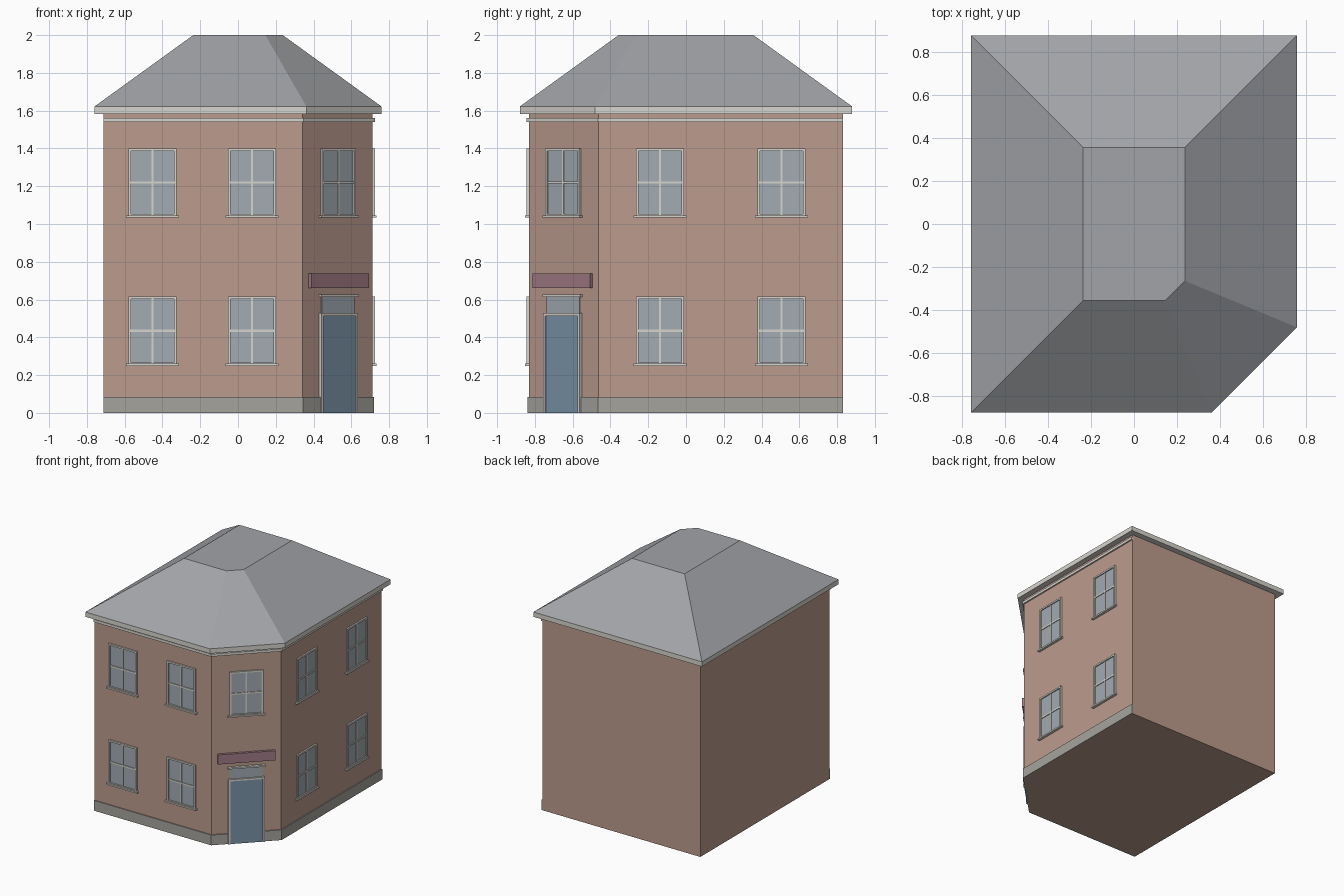
import bpy, math
from mathutils import Matrix, Vector

if "Cube" in bpy.data.objects:
    bpy.data.objects.remove(bpy.data.objects["Cube"])


def material(name, rgb):
    m = bpy.data.materials.new(name)
    m.diffuse_color = (*rgb, 1)
    m.use_nodes = True
    m.node_tree.nodes["Principled BSDF"].inputs["Base Color"].default_value = m.diffuse_color
    return m


BRICK = material("brick", (0.50, 0.33, 0.27))
SLATE = material("slate", (0.36, 0.37, 0.39))
TRIM = material("trim", (0.68, 0.66, 0.61))
STONE = material("stone", (0.38, 0.37, 0.34))
GLASS = material("glass", (0.36, 0.41, 0.45))
DOOR = material("door_paint", (0.20, 0.30, 0.40))
SIGN = material("sign_paint", (0.36, 0.20, 0.24))


def mesh_object(name, verts, faces, mat):
    me = bpy.data.meshes.new(name)
    me.from_pydata(verts, [], faces)
    me.materials.append(mat)
    ob = bpy.data.objects.new(name, me)
    bpy.context.collection.objects.link(ob)
    return ob


def loft(name, bottom, z0, top, z1, mat):
    """Closed solid between two outlines with matching point counts."""
    n = len(bottom)
    verts = [(x, y, z0) for x, y in bottom] + [(x, y, z1) for x, y in top]
    faces = [tuple(reversed(range(n))), tuple(range(n, 2 * n))]
    faces += [(i, (i + 1) % n, n + (i + 1) % n, n + i) for i in range(n)]
    return mesh_object(name, verts, faces, mat)


W, D, CUT = 0.712, 0.832, 0.37


def footprint(d=0.0):
    """House outline with one cut corner, offset outward by d."""
    w, y, c = W + d, D + d, CUT + d * (2 - math.sqrt(2))
    return [(-w, -y), (w - c, -y), (w, c - y), (w, y), (-w, y)]


def street_band(name, d, z0, z1, mat):
    """Moulding along the front, cut corner and right side only."""
    o, i = footprint(d), footprint(-0.01)
    outline = [(-W, o[0][1]), o[1], o[2], (o[3][0], D),
               (i[3][0], D), i[2], i[1], (-W, i[0][1])]
    loft(name, outline, z0, outline, z1, mat)


# Walls, plinth, frieze, eaves and truncated hip roof
loft("brick_walls", footprint(), 0, footprint(), 1.585, BRICK)
street_band("plinth", 0.008, 0, 0.083, STONE)
street_band("frieze", 0.012, 1.54, 1.561, TRIM)
loft("eaves", footprint(0.048), 1.583, footprint(0.048), 1.622, TRIM)
loft("hip_roof", footprint(0.048), 1.622, footprint(-0.475), 2.0, SLATE)


def boxes(name, place, items, mat):
    """Boxes on a wall, each (u0, u1, z0, z1, projection), joined as one part."""
    x, y, angle = place
    mtx = Matrix.Translation((x, y, 0)) @ Matrix.Rotation(angle, 4, "Z")
    verts, faces = [], []
    for u0, u1, z0, z1, p in items:
        b = len(verts)
        verts += [mtx @ Vector((u, v, z)) for z in (z0, z1)
                  for u, v in ((u0, -p), (u1, -p), (u1, 0.005), (u0, 0.005))]
        quads = [(3, 2, 1, 0), (4, 5, 6, 7)]
        quads += [(i, (i + 1) % 4, 4 + (i + 1) % 4, 4 + i) for i in range(4)]
        faces += [tuple(b + k for k in q) for q in quads]
    return mesh_object(name, verts, faces, mat)


def window(place, z):
    """Four-pane window with frame, glazing bars and sill."""
    h, t, top = 0.127, 0.013, z + 0.36
    mid = z + 0.18
    boxes("window_glass", place, [(-h + t, h - t, z + t, top - t, 0.003)], GLASS)
    boxes("window_frame", place, [
        (-h, -h + t, z, top, 0.012), (h - t, h, z, top, 0.012),
        (-h + t, h - t, top - t, top, 0.012), (-h + t, h - t, z, z + t, 0.012),
        (-0.005, 0.005, z + t, top - t, 0.008),
        (-h + t, h - t, mid - 0.006, mid + 0.006, 0.009)], TRIM)
    boxes("window_sill", place, [(-h - 0.013, h + 0.013, z - 0.006, z + 0.006, 0.021)], TRIM)


corner = (W - CUT / 2, -D + CUT / 2, math.radians(45))
bays = [(-0.453, -D, 0), (0.075, -D, 0),
        (W, -0.138, math.radians(90)), (W, 0.505, math.radians(90))]
for bay in bays:
    for sill_z in (0.255, 1.04):
        window(bay, sill_z)
window(corner, 1.04)

# Corner entrance: door, surround, transom light, hood and sign board
boxes("door", corner, [(-0.124, 0.124, 0, 0.515, 0.012)], DOOR)
boxes("door_frame", corner, [(-0.137, -0.122, 0, 0.528, 0.018),
                             (0.122, 0.137, 0, 0.528, 0.018),
                             (-0.122, 0.122, 0.513, 0.528, 0.018)], TRIM)
boxes("transom_light", corner, [(-0.122, 0.122, 0.528, 0.615, 0.006)], GLASS)
boxes("door_hood", corner, [(-0.14, 0.14, 0.613, 0.626, 0.02)], TRIM)
boxes("sign_board", corner, [(-0.216, 0.216, 0.66, 0.738, 0.02)], SIGN)
